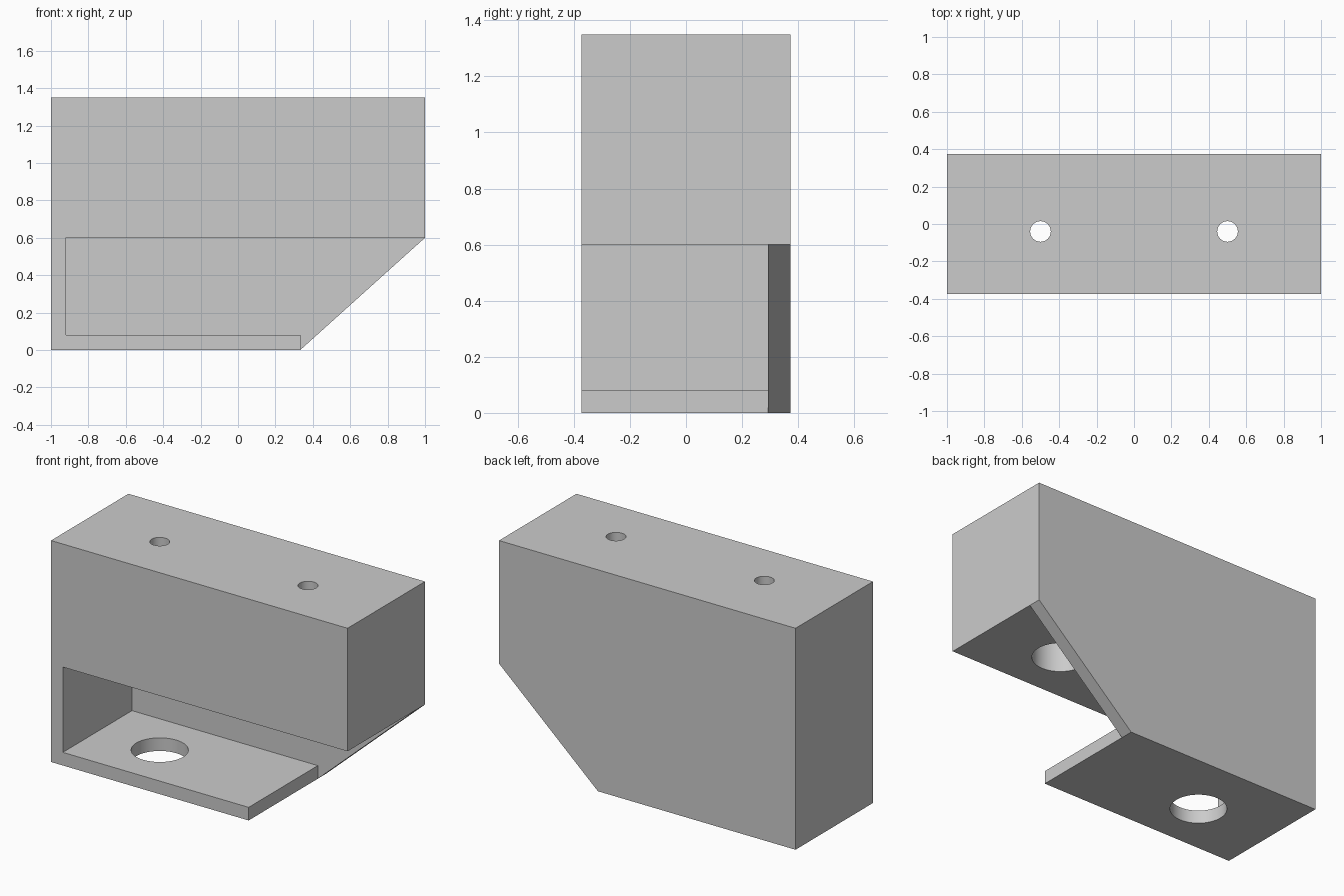
import bpy
import bmesh
import math

cube = bpy.data.objects.get("Cube")
if cube:
    bpy.data.objects.remove(cube, do_unlink=True)

HALF_DEPTH = 0.373
WALL = 0.08
LEDGE = 0.6
TOP = 1.35
FOOT_END = 0.333
HOLE_Y = -WALL / 2

grey = bpy.data.materials.new("plain grey")
grey.use_nodes = True
colour = (0.6, 0.6, 0.6, 1)
grey.diffuse_color = colour
grey.node_tree.nodes["Principled BSDF"].inputs["Base Color"].default_value = colour


def extrude_profile(name, points, y0, y1):
    """Extrude an x-z outline from y0 to y1."""
    bm = bmesh.new()
    face = bm.faces.new([bm.verts.new((x, y0, z)) for x, z in points])
    ext = bmesh.ops.extrude_face_region(bm, geom=[face])
    moved = [v for v in ext["geom"] if isinstance(v, bmesh.types.BMVert)]
    bmesh.ops.translate(bm, verts=moved, vec=(0, y1 - y0, 0))
    bmesh.ops.recalc_face_normals(bm, faces=bm.faces)
    mesh = bpy.data.meshes.new(name)
    bm.to_mesh(mesh)
    bm.free()
    obj = bpy.data.objects.new(name, mesh)
    bpy.context.collection.objects.link(obj)
    mesh.materials.append(grey)
    return obj


def cylinder(name, x, radius, z0, z1):
    bpy.ops.mesh.primitive_cylinder_add(
        vertices=64, radius=radius, depth=z1 - z0, location=(x, HOLE_Y, (z0 + z1) / 2))
    obj = bpy.context.object
    obj.name = name
    obj.data.materials.append(grey)
    return obj


# Bracket body with the sloped lower corner
body = extrude_profile(
    "bracket_body",
    [(-1, 0), (FOOT_END, 0), (1, LEDGE), (1, TOP), (-1, TOP)],
    -HALF_DEPTH, HALF_DEPTH)

# Open pocket in front of the back wall, leaving the side wall and foot plate
cutters = [extrude_profile(
    "pocket_cutter",
    [(-1 + WALL, WALL), (FOOT_END, WALL), (FOOT_END, -0.2),
     (1.2, -0.2), (1.2, LEDGE), (-1 + WALL, LEDGE)],
    -HALF_DEPTH - 0.2, HALF_DEPTH - WALL)]

# Screw holes with wide recesses below, and the access hole in the foot plate
for side, x in (("right", -0.5), ("left", 0.5)):
    cutters.append(cylinder(side + "_screw_hole_cutter", x, 0.055, 0.9, TOP + 0.1))
    cutters.append(cylinder(side + "_recess_cutter", x, 0.158, LEDGE - 0.1, 1.15))
cutters.append(cylinder("access_hole_cutter", -0.5, 0.158, -0.1, WALL + 0.1))

for cutter in cutters:
    cutter.hide_render = True
    cutter.hide_set(True)
    cut = body.modifiers.new(cutter.name, "BOOLEAN")
    cut.operation = "DIFFERENCE"
    cut.solver = "EXACT"
    cut.object = cutter

# Apply the cuts and remove the cutters
bpy.ops.object.select_all(action="DESELECT")
bpy.context.view_layer.objects.active = body
body.select_set(True)
for name in [m.name for m in body.modifiers]:
    bpy.ops.object.modifier_apply(modifier=name)
for cutter in cutters:
    bpy.data.objects.remove(cutter, do_unlink=True)

# Round hole walls stay smooth while edges stay crisp
bpy.ops.object.shade_smooth_by_angle(angle=math.radians(30))
